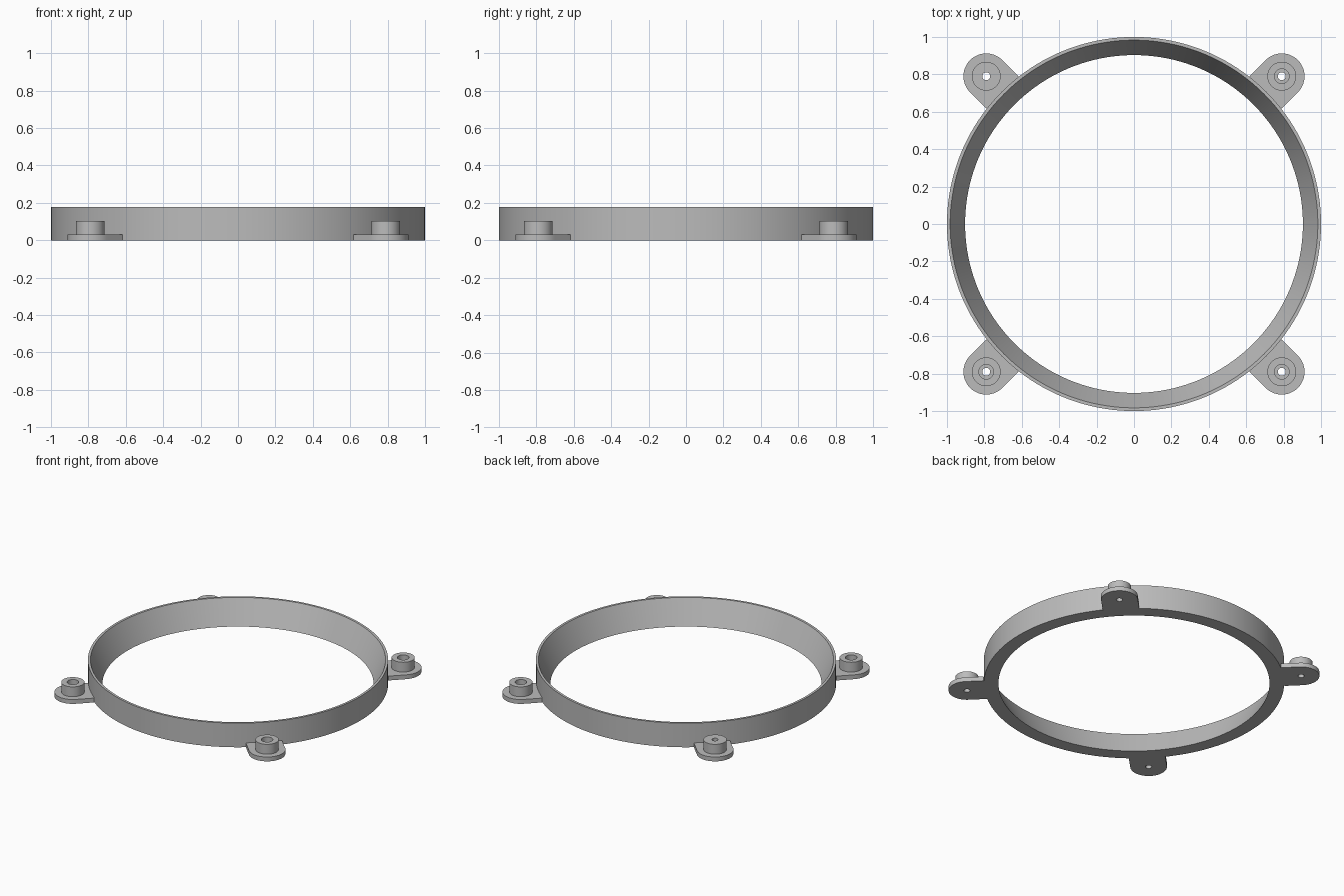
import bpy, bmesh
from math import sin, cos, pi, sqrt, radians
from mathutils import Vector, Matrix

cube = bpy.data.objects.get("Cube")
if cube:
    bpy.data.objects.remove(cube, do_unlink=True)

grey = bpy.data.materials.new("plain_grey")
grey.use_nodes = True
colour = (0.5, 0.5, 0.5, 1)
grey.diffuse_color = colour
grey.node_tree.nodes["Principled BSDF"].inputs["Base Color"].default_value = colour


def loft(name, profile, sides, matrix=Matrix()):
    """Closed solid: each profile entry is (radius or radius function, height)."""
    bm = bmesh.new()
    loops = []
    for radius, z in profile:
        loop = []
        for i in range(sides):
            t = 2 * pi * i / sides
            r = radius(t) if callable(radius) else radius
            loop.append(bm.verts.new((r * cos(t), r * sin(t), z)))
        loops.append(loop)
    for k, a in enumerate(loops):
        b = loops[(k + 1) % len(loops)]
        for i in range(sides):
            j = (i + 1) % sides
            bm.faces.new((a[i], a[j], b[j], b[i]))
    bmesh.ops.recalc_face_normals(bm, faces=bm.faces)
    mesh = bpy.data.meshes.new(name)
    bm.to_mesh(mesh)
    bm.free()
    mesh.materials.append(grey)
    obj = bpy.data.objects.new(name, mesh)
    obj.matrix_world = matrix
    bpy.context.collection.objects.link(obj)
    bpy.ops.object.select_all(action='DESELECT')
    obj.select_set(True)
    bpy.context.view_layer.objects.active = obj
    bpy.ops.object.shade_smooth_by_angle(angle=radians(30))
    return obj


# Ring with a tapered inner wall
HEIGHT = 0.177
loft("ring", [(0.903, 0), (1, 0), (1, HEIGHT), (0.983, HEIGHT)], 160)

# Mounting lugs: rounded tab, boss and screw hole
DIST = 0.79 * sqrt(2)
TAB_R, TAB_Z = 0.122, 0.032
BOSS_R, BOSS_Z = 0.077, 0.104
HOLE_R, BORE_R = 0.021, 0.039


def tab_outline(t):
    """Round outer end, straight sides, inner end following the ring."""
    if cos(t) >= -1e-6:
        return TAB_R
    r = TAB_R / max(abs(sin(t)), 1e-6)
    disc = (DIST * cos(t)) ** 2 - (DIST ** 2 - 0.996 ** 2)
    if disc > 0:
        r = min(r, -DIST * cos(t) - sqrt(disc))
    return r


body = [(HOLE_R, 0), (tab_outline, 0), (tab_outline, TAB_Z),
        (BOSS_R, TAB_Z), (BOSS_R, BOSS_Z)]
counterbored = body + [(BORE_R, BOSS_Z), (BORE_R, TAB_Z), (HOLE_R, TAB_Z)]
plain = body + [(HOLE_R, BOSS_Z)]

for name, angle, profile in (("back_left_lug", 45, counterbored),
                             ("back_right_lug", 135, plain),
                             ("front_right_lug", 225, counterbored),
                             ("front_left_lug", 315, counterbored)):
    place = Matrix.Rotation(radians(angle), 4, 'Z') @ Matrix.Translation(Vector((DIST, 0, 0)))
    loft(name, profile, 64, place)
